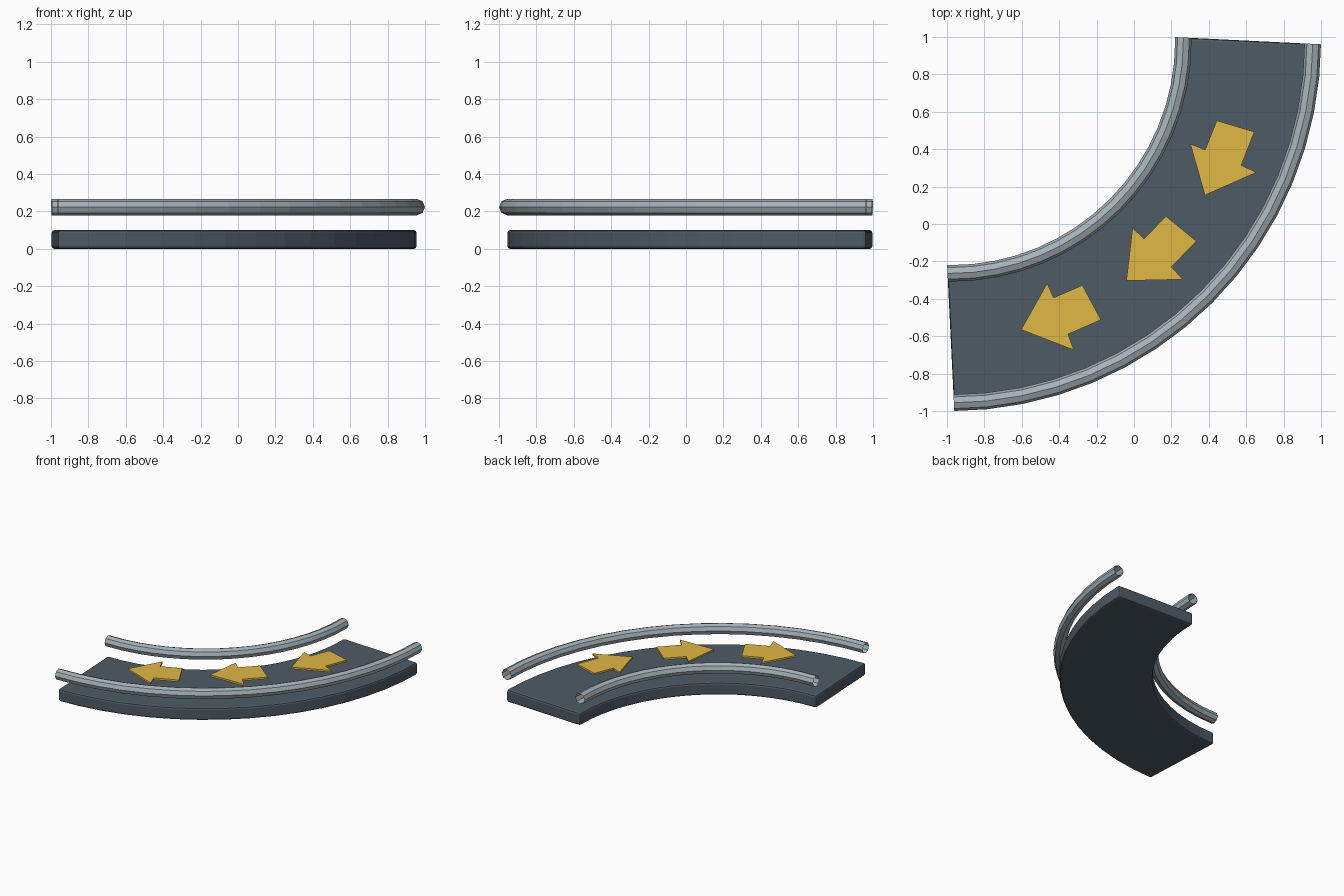
import bpy
from math import sin, cos, radians, pi

if "Cube" in bpy.data.objects:
    bpy.data.objects.remove(bpy.data.objects["Cube"])

CX, CY, R = -0.98, 0.98, 1.59      # centre and radius of the bend
STEPS = 16                         # straight segments in the quarter turn
HALF = 0.346                       # distance from path to belt edge / rail


def material(name, rgb):
    m = bpy.data.materials.new(name)
    m.diffuse_color = (*rgb, 1)
    m.use_nodes = True
    m.node_tree.nodes["Principled BSDF"].inputs["Base Color"].default_value = m.diffuse_color
    return m


def make(name, verts, faces, mat):
    me = bpy.data.meshes.new(name)
    me.from_pydata(verts, [], faces)
    me.materials.append(mat)
    ob = bpy.data.objects.new(name, me)
    bpy.context.collection.objects.link(ob)
    return ob


def sweep(name, profile, mat, caps):
    """Sweep a closed (outward offset, z) profile along the bend."""
    n, step = len(profile), pi / 2 / STEPS
    verts, faces = [], []
    for i in range(STEPS + 1):
        a = -pi / 2 + i * step
        px, py = CX + R * cos(a), CY + R * sin(a)
        # end sections stand square to the first and last segments
        d = a + (step / 2 if i == 0 else -step / 2 if i == STEPS else 0)
        verts += [(px + o * cos(d), py + o * sin(d), z) for o, z in profile]
    for i in range(STEPS):
        for j in range(n):
            k = (j + 1) % n
            faces.append((i * n + j, i * n + k, (i + 1) * n + k, (i + 1) * n + j)[::-1])
    if caps:
        faces.append(tuple(range(n)))
        faces.append(tuple(STEPS * n + j for j in reversed(range(n))))
    return make(name, verts, faces, mat)


slate = material("slate", (0.075, 0.105, 0.13))
steel = material("steel", (0.38, 0.45, 0.48))
yellow = material("yellow", (0.75, 0.48, 0.06))

# Curved belt slab with softened edges
belt = sweep("belt", [(-HALF, 0), (HALF, 0), (HALF, 0.1), (-HALF, 0.1)], slate, True)
bevel = belt.modifiers.new("bevel", 'BEVEL')
bevel.width = 0.014
bevel.segments = 2
bevel.limit_method = 'ANGLE'
bevel.angle_limit = radians(30)

# Eight-sided open tube rails above both edges
for name, side in (("inner_rail", -1), ("outer_rail", 1)):
    ring = [(side * HALF + 0.044 * cos(k * pi / 4), 0.223 + 0.044 * sin(k * pi / 4))
            for k in range(8)]
    sweep(name, ring, steel, False)

# Direction arrows: (degrees back from the tip, sideways offset)
outline = [(0, 0), (8, 0.19), (8.1, 0.1), (14.6, 0.105),
           (14.6, -0.105), (8.1, -0.11), (8, -0.195)]
for i in range(3):
    tip = -53.8 + 22.5 * (i - 1)
    n = len(outline)
    verts = [(CX + (R + o) * cos(radians(tip + d)), CY + (R + o) * sin(radians(tip + d)), z)
             for z in (0.2, 0.215) for d, o in outline]
    faces = [tuple(range(n)), tuple(range(2 * n - 1, n - 1, -1))]
    faces += [(j, j + n, (j + 1) % n + n, (j + 1) % n) for j in range(n)]
    # outline runs clockwise seen from above, so flip to face outward if needed
    ob = make(f"arrow_{i + 1}", verts, faces, yellow)
    if ob.data.polygons[0].normal.z > 0:
        ob.data.flip_normals()
